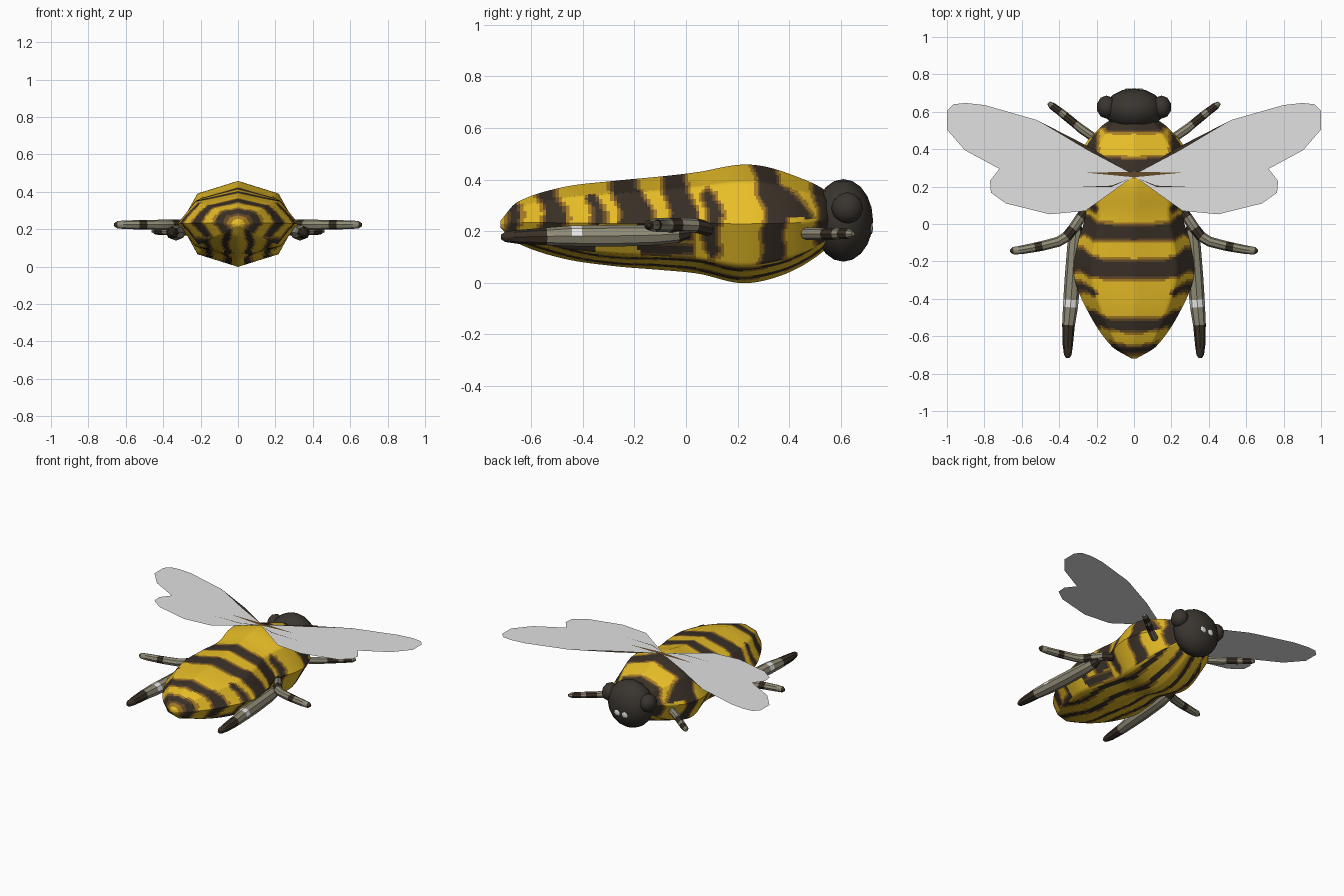
import bpy, bmesh, math
from mathutils import Vector

if "Cube" in bpy.data.objects:
    bpy.data.objects.remove(bpy.data.objects["Cube"])


def mat(name, rgb):
    m = bpy.data.materials.new(name)
    m.diffuse_color = (*rgb, 1)
    m.use_nodes = True
    m.node_tree.nodes["Principled BSDF"].inputs["Base Color"].default_value = m.diffuse_color
    return m


YELLOW = mat("golden yellow", (0.80, 0.51, 0.02))
DARK = mat("dark brown", (0.042, 0.030, 0.020))
BROWN = mat("mid brown", (0.13, 0.07, 0.02))
GOLD = mat("dark gold", (0.38, 0.20, 0.018))
CHARCOAL = mat("charcoal", (0.042, 0.035, 0.029))
LEG = mat("leg olive grey", (0.28, 0.26, 0.185))
WING = mat("wing grey", (0.75, 0.75, 0.75))
WHITE = mat("white", (0.85, 0.85, 0.85))


def finish(bm, name, mats, smooth=40):
    me = bpy.data.meshes.new(name)
    bm.to_mesh(me)
    bm.free()
    for m in mats:
        me.materials.append(m)
    ob = bpy.data.objects.new(name, me)
    bpy.context.collection.objects.link(ob)
    if smooth:
        bpy.ops.object.select_all(action='DESELECT')
        ob.select_set(True)
        bpy.context.view_layer.objects.active = ob
        bpy.ops.object.shade_smooth_by_angle(angle=math.radians(smooth))
    return ob


def loft(rings, seg_mats=None):
    """Join rings of points into a closed skin with capped ends."""
    bm = bmesh.new()
    vs = [[bm.verts.new(p) for p in r] for r in rings]
    n = len(vs[0])
    for k, (a, b) in enumerate(zip(vs, vs[1:])):
        for i in range(n):
            f = bm.faces.new((a[i], a[(i + 1) % n], b[(i + 1) % n], b[i]))
            f.material_index = seg_mats[k] if seg_mats else 0
    for r, k in ((vs[0], 0), (vs[-1], -1)):
        bm.faces.new(r).material_index = seg_mats[k] if seg_mats else 0
    bmesh.ops.recalc_face_normals(bm, faces=bm.faces)
    bm.normal_update()
    return bm


# Body: eight-sided rings (y, half width, top z, bottom z), smoothed lengthwise
profile = [(-0.72, 0.012, 0.24, 0.215), (-0.655, 0.118, 0.312, 0.155),
           (-0.48, 0.24, 0.37, 0.095), (-0.28, 0.32, 0.395, 0.065),
           (-0.10, 0.30, 0.412, 0.05), (0.05, 0.262, 0.43, 0.035),
           (0.20, 0.30, 0.457, 0.0), (0.30, 0.305, 0.452, 0.008),
           (0.42, 0.265, 0.415, 0.05), (0.53, 0.165, 0.365, 0.12),
           (0.57, 0.10, 0.32, 0.17)]
STEPS, SIDE = 14, 12


def row(i):
    return Vector(profile[max(0, min(i, len(profile) - 1))])


def along(u):
    """Height and width between rings, as a Hermite curve over y."""
    i = min(int(u), len(profile) - 2)
    t = u - i
    a, b = row(i), row(i + 1)
    h = b[0] - a[0]
    ma = (b - row(i - 1)) / (b[0] - row(i - 1)[0])
    mb = (row(i + 2) - a) / (row(i + 2)[0] - a[0])
    p = (a * (2*t**3 - 3*t*t + 1) + b * (3*t*t - 2*t**3)
         + ma * h * (t**3 - 2*t*t + t) + mb * h * (t**3 - t*t))
    p[0] = a[0] + h * t
    return p


rings = []
for k in range((len(profile) - 1) * STEPS + 1):
    y, w, t, b = along(k / STEPS)
    corners = [Vector((w * math.sin(i * math.pi / 4), y,
                       (t + b) / 2 + (t - b) / 2 * math.cos(i * math.pi / 4)))
               for i in range(9)]
    rings.append([corners[i].lerp(corners[i + 1], j / SIDE)
                  for i in range(8) for j in range(SIDE)])
bm = loft(rings)

# Stripes: dark bands across the back and sides, lengthwise bands underneath
bands = [(0.50, 0.60), (0.265, 0.34), (-0.085, -0.015), (-0.285, -0.205),
         (-0.565, -0.515), (-0.685, -0.66)]
side_bands = [(0.05, 0.085), (-0.40, -0.375)]
belly = [(0.045, 0.075), (0.15, 0.18)]


def gap(v, ranges):
    """Distance from v to the nearest dark band (negative inside one)."""
    return min(max(lo - v, v - hi) for lo, hi in ranges)


for f in bm.faces:
    c = f.calc_center_median()
    x = abs(c.x)
    if f.normal.z < -0.6:
        d = gap(x + 0.01 * math.sin(c.y * 15), belly)
        d = d + 0.012 if d > 0 else d
    elif c.y < 0.03 and c.z < 0.16:
        d = gap(c.z, [(0.115, 0.145)])  # lengthwise stripe low on the flank
    else:
        wob = 0.010 * math.sin(c.z * 40) * min(1, x / 0.15)
        t = c.y - 0.55 * x * x + wob
        d = gap(t, bands)
        # bands widen towards the flanks of the abdomen
        if c.y < 0.05:
            d -= 0.15 * max(0, x - 0.17)
        d = min(d, gap(t, side_bands) + max(0, 0.21 - x) * 1.5)
        # dark shoulders around the yellow collar plate
        if c.y > 0.33 and c.z > 0.25:
            d = min(d, 0.205 - x)
    f.material_index = 1 if d < 0 else 2 if d < 0.009 else 3 if d < 0.021 else 0
finish(bm, "striped_body", [YELLOW, DARK, BROWN, GOLD], 50)

# Head
bm = bmesh.new()
bmesh.ops.create_uvsphere(bm, u_segments=16, v_segments=10, radius=1)
for v in bm.verts:
    v.co = Vector((v.co.x * 0.16, 0.61 + v.co.y * 0.115, 0.242 + v.co.z * 0.16))
finish(bm, "head", [CHARCOAL])

for s, side in ((1, "right"), (-1, "left")):
    # Eyes
    bm = bmesh.new()
    bmesh.ops.create_icosphere(bm, subdivisions=2, radius=1)
    for v in bm.verts:
        v.co = Vector((s * (0.147 + v.co.x * 0.053), 0.625 + v.co.y * 0.062,
                       0.29 + v.co.z * 0.062))
    if s < 0:
        bmesh.ops.reverse_faces(bm, faces=bm.faces[:])
    finish(bm, side + "_eye", [CHARCOAL])

    # Small pale face spots
    bm = bmesh.new()
    bmesh.ops.create_icosphere(bm, subdivisions=2, radius=1)
    for v in bm.verts:
        v.co = Vector((s * 0.03 + v.co.x * 0.022, 0.72 + v.co.y * 0.0045,
                       0.21 + v.co.z * 0.02))
    finish(bm, side + "_face_spot", [WHITE])

    # Wing: one thin flat sheet per side
    outline = [(0, 0.265), (0.235, 0.41), (0.52, 0.556), (0.80, 0.636),
               (0.90, 0.647), (0.965, 0.64), (1.0, 0.605), (1.0, 0.505),
               (0.905, 0.395), (0.72, 0.295), (0.77, 0.23), (0.765, 0.168),
               (0.685, 0.11), (0.45, 0.052), (0.26, 0.07), (0, 0.255)]

    def sheet(points, z, name, m):
        b = bmesh.new()
        f = b.faces.new([b.verts.new((s * px, py, z)) for px, py in points])
        f.normal_update()
        if f.normal.z < 0:
            f.normal_flip()
        bmesh.ops.triangulate(b, faces=[f])
        finish(b, name, [m], 0)

    sheet(outline, 0.458, side + "_wing", WING)
    # Wing veins
    sheet([(0, 0.262), (0.235, 0.41), (0.52, 0.556), (0.25, 0.395)],
          0.4595, side + "_leading_vein", DARK)
    sheet([(0, 0.25), (0.25, 0.274), (0, 0.28)], 0.4595, side + "_middle_vein", BROWN)
    sheet([(0.02, 0.245), (0.12, 0.205), (0.33, 0.197), (0.12, 0.198)],
          0.4595, side + "_rear_vein", DARK)

    # Legs: tapered tubes (x, y, z, radius), colour per segment
    legs = {
        "front": ([(0.22, 0.465, 0.19, 0.024), (0.285, 0.51, 0.19, 0.024),
                   (0.315, 0.535, 0.19, 0.022), (0.37, 0.58, 0.19, 0.022),
                   (0.395, 0.60, 0.19, 0.021), (0.44, 0.633, 0.19, 0.019),
                   (0.457, 0.648, 0.19, 0.009)], [0, 0, 1, 0, 1, 0]),
        "middle": ([(0.24, 0.09, 0.21, 0.028), (0.285, 0.035, 0.222, 0.028),
                    (0.325, -0.025, 0.224, 0.028), (0.36, -0.068, 0.224, 0.028),
                    (0.405, -0.095, 0.224, 0.027), (0.49, -0.117, 0.224, 0.026),
                    (0.53, -0.125, 0.224, 0.025), (0.60, -0.138, 0.224, 0.023),
                    (0.645, -0.143, 0.224, 0.02), (0.662, -0.144, 0.224, 0.008)],
                   [1, 0, 1, 0, 0, 1, 0, 0, 1]),
        "hind": ([(0.305, 0.015, 0.195, 0.02), (0.31, -0.03, 0.19, 0.034),
                  (0.318, -0.12, 0.185, 0.039), (0.328, -0.28, 0.182, 0.042),
                  (0.337, -0.405, 0.182, 0.041), (0.34, -0.445, 0.182, 0.040),
                  (0.35, -0.54, 0.18, 0.034), (0.354, -0.65, 0.178, 0.027),
                  (0.354, -0.70, 0.178, 0.02), (0.354, -0.717, 0.178, 0.009)],
                 [1, 0, 0, 0, 2, 0, 1, 1, 1]),
    }
    for name, (path, seg) in legs.items():
        pts = [Vector(p[:3]) for p in path]
        rings = []
        for i, p in enumerate(pts):
            d = pts[min(i + 1, len(pts) - 1)] - pts[max(i - 1, 0)]
            across = d.cross(Vector((0, 0, 1))).normalized()
            up = across.cross(d).normalized()
            r = path[i][3]
            ring = [p + r * (math.cos(a) * across + math.sin(a) * up)
                    for a in (k * math.pi / 4 for k in range(8))]
            rings.append([(s * q.x, q.y, q.z) for q in ring])
        bm = loft(rings, seg)
        for f in bm.faces:  # the pale patch stays on the upper side
            if f.material_index == 2 and f.normal.z < 0:
                f.material_index = 0
        finish(bm, f"{side}_{name}_leg", [LEG, DARK, WHITE])
